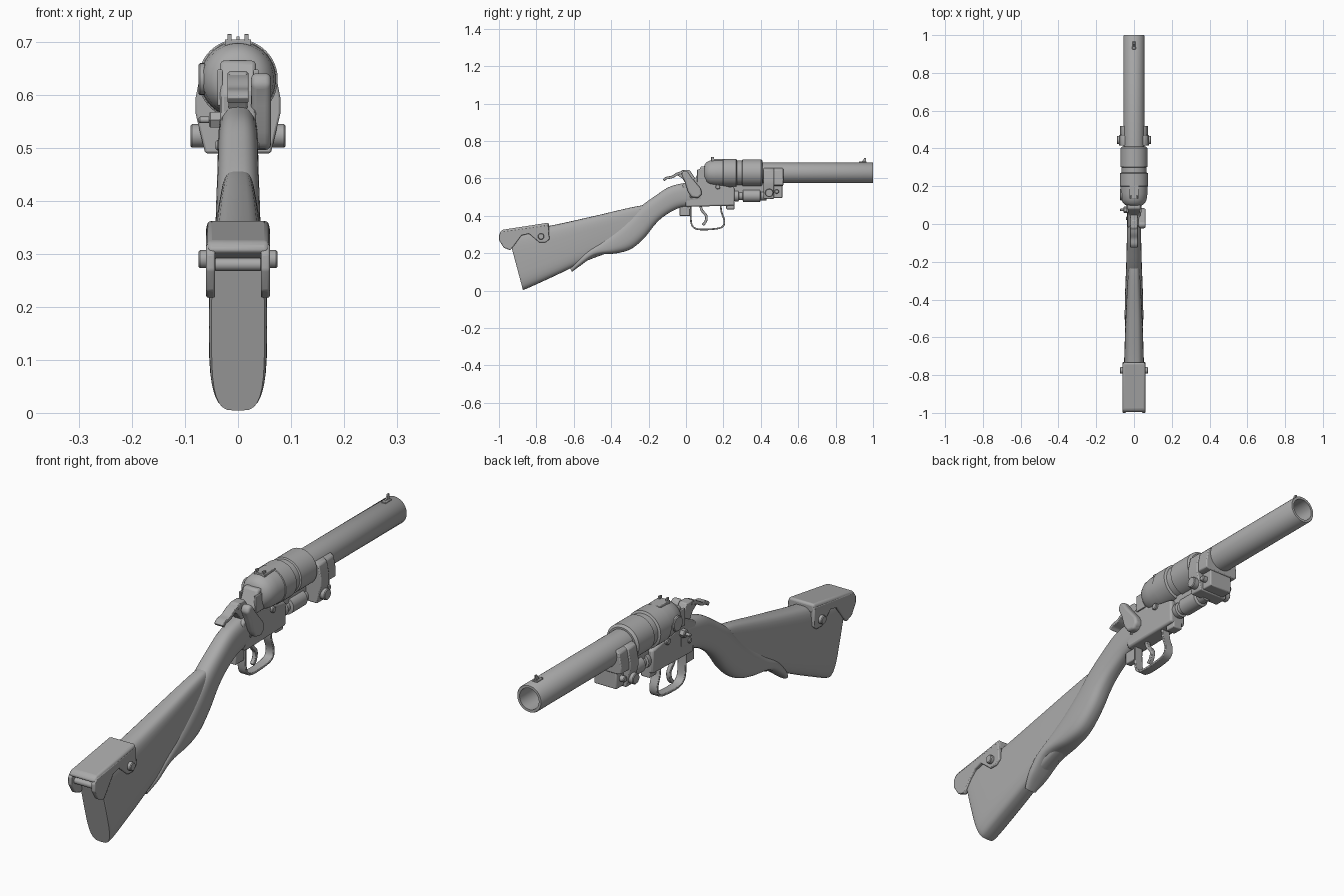
import bpy, bmesh, math
from mathutils import Vector, Matrix

default_cube = bpy.data.objects.get("Cube")
if default_cube:
    bpy.data.objects.remove(default_cube, do_unlink=True)

grey = bpy.data.materials.new("plain grey")
grey.use_nodes = True
grey.diffuse_color = (0.4, 0.4, 0.4, 1)
grey.node_tree.nodes["Principled BSDF"].inputs["Base Color"].default_value = (0.4, 0.4, 0.4, 1)


def finish(name, bm, bevel=0.0, segments=2, angle=35):
    """Turn a bmesh into a shaded object, with optional rounded edges."""
    bmesh.ops.recalc_face_normals(bm, faces=bm.faces)
    mesh = bpy.data.meshes.new(name)
    bm.to_mesh(mesh)
    bm.free()
    mesh.materials.append(grey)
    obj = bpy.data.objects.new(name, mesh)
    bpy.context.collection.objects.link(obj)
    if bevel:
        mod = obj.modifiers.new("rounded edges", 'BEVEL')
        mod.width, mod.segments, mod.limit_method = bevel, segments, 'ANGLE'
    bpy.ops.object.select_all(action='DESELECT')
    obj.select_set(True)
    bpy.context.view_layer.objects.active = obj
    bpy.ops.object.shade_smooth_by_angle(angle=math.radians(angle))
    return obj


def prism(name, outline, low, high, axis="x", bevel=0.004, segments=2):
    """Extrude an outline: (y, z) points along x, or (x, z) points along y."""
    bm = bmesh.new()
    place = (lambda a, b, t: (t, a, b)) if axis == "x" else (lambda a, b, t: (a, t, b))
    rows = [[bm.verts.new(place(a, b, t)) for a, b in outline] for t in (low, high)]
    bm.faces.new(rows[0])
    bm.faces.new(rows[1])
    for i in range(len(outline)):
        j = (i + 1) % len(outline)
        bm.faces.new((rows[0][i], rows[0][j], rows[1][j], rows[1][i]))
    return finish(name, bm, bevel, segments)


def box(name, low, high, bevel=0.004):
    (x, y, z), (u, v, w) = low, high
    return prism(name, [(y, z), (v, z), (v, w), (y, w)], x, u, bevel=bevel)


def lathe(name, profile, centre, axis="y", sides=48):
    """Spin (distance, radius) pairs about a line through centre."""
    bm = bmesh.new()
    rings = []
    for t, r in profile:
        ring = []
        for i in range(sides):
            a = math.tau * i / sides
            p, q = r * math.cos(a), r * math.sin(a)
            offset = Vector((p, t, q)) if axis == "y" else Vector((t, p, q))
            ring.append(bm.verts.new(Vector(centre) + offset))
        rings.append(ring)
    for first, second in zip(rings, rings[1:]):
        for i in range(sides):
            j = (i + 1) % sides
            bm.faces.new((first[i], first[j], second[j], second[i]))
    bm.faces.new(rings[0])
    bm.faces.new(rings[-1])
    return finish(name, bm)


def pin(name, low, high, radius, y, z, sides=24):
    edge = 0.003
    return lathe(name, [(low, radius - edge), (low + edge, radius),
                        (high - edge, radius), (high, radius - edge)], (0, y, z), "x", sides)


def spline(points, steps=5):
    """Catmull-Rom interpolation of tuples of any length."""
    pts = [Vector(p) for p in points]
    pts = [pts[0]] + pts + [pts[-1]]
    out = []
    for a, b, c, d in zip(pts, pts[1:], pts[2:], pts[3:]):
        for s in range(steps):
            t = s / steps
            out.append(b + (c - a) * (t / 2) + (a * 2 - b * 5 + c * 4 - d) * (t * t / 2)
                       + (b * 3 - a - c * 3 + d) * (t ** 3 / 2))
    return out + [pts[-1]]


def loft(name, stations, power, sides=32):
    """Skin rounded sections given as (top y, top z, bottom y, bottom z, half width)."""
    bm = bmesh.new()
    rings = []
    for ty, tz, by, bz, half in spline(stations):
        ring = []
        for i in range(sides):
            a = math.tau * i / sides
            c, s = math.cos(a), math.sin(a)
            up = math.copysign(abs(c) ** power, c) / 2 + 0.5
            across = math.copysign(abs(s) ** power, s) * half
            ring.append(bm.verts.new((across, by + (ty - by) * up, bz + (tz - bz) * up)))
        rings.append(ring)
    for first, second in zip(rings, rings[1:]):
        for i in range(sides):
            j = (i + 1) % sides
            bm.faces.new((first[i], first[j], second[j], second[i]))
    bm.faces.new(rings[0])
    bm.faces.new(rings[-1])
    return finish(name, bm, angle=45)


def strip(name, path, thick, half, steps=5):
    """A flat band following a (y, z) path."""
    pts = spline(path, steps)
    left, right = [], []
    for i, p in enumerate(pts):
        d = (pts[min(i + 1, len(pts) - 1)] - pts[max(i - 1, 0)]).normalized()
        n = Vector((-d.y, d.x)) * thick / 2
        left.append(tuple(p + n))
        right.append(tuple(p - n))
    return prism(name, left + right[::-1], -half, half, bevel=0.002)


# Wooden stock: slab butt and the grip that sweeps beneath it
loft("butt_stock", [
    (-.955, .315, -.872, .004, .05), (-.93, .32, -.84, .016, .055), (-.74, .345, -.7, .08, .052),
    (-.5, .397, -.53, .16, .045), (-.33, .437, -.37, .225, .037), (-.24, .455, -.23, .33, .03),
    (-.18, .46, -.17, .40, .02)], 0.55)
loft("grip", [
    (.08, .595, .08, .455, .036), (0, .578, .0, .45, .037), (-.086, .556, -.055, .435, .038),
    (-.16, .51, -.12, .396, .039), (-.24, .452, -.166, .353, .041), (-.3, .395, -.22, .285, .043),
    (-.37, .335, -.29, .225, .046), (-.45, .275, -.37, .2, .048), (-.53, .215, -.48, .188, .049),
    (-.58, .165, -.56, .137, .042), (-.62, .12, -.61, .1, .025)], 0.75)

# Butt cap: a roof, two side ears, cross bar and side screws
prism("butt_cap_roof", [(-1, .305), (-.985, .325), (-.733, .364), (-.733, .325), (-.96, .29)],
      -.059, .059, bevel=.01, segments=3)
for name, inner, outer in (("left_cap_ear", .043, .06), ("right_cap_ear", -.06, -.043)):
    prism(name, [(-1, .3), (-.985, .318), (-.735, .352), (-.73, .275), (-.75, .258), (-.785, .258),
                 (-.81, .28), (-.84, .305), (-.88, .295), (-.92, .24), (-.94, .216), (-.975, .23),
                 (-1, .27)], inner, outer)
pin("cap_cross_bar", -.045, .045, .012, -.975, .28)
pin("cap_screws", -.075, .075, .017, -.775, .29)

# Receiver frame and recoil shield
prism("receiver_frame", [(-.02, .565), (.05, .6), (.08, .665), (.115, .665), (.12, .575), (.26, .55),
                         (.26, .455), (.0, .448)], -.034, .034, bevel=.008)
box("frame_lug", (-.02, .215, .435), (.02, .26, .47))
box("rear_lug", (-.014, -.035, .4), (.014, .02, .45))
for x in (-.034, .034):
    box("shield_ear", (x - .005, .06, .58), (x + .005, .11, .648), .002)

# Breech drum and barrel
barrel_height = .63
lathe("breech_drum", [(.095, .03), (.1, .045), (.11, .057), (.13, .067), (.16, .071), (.198, .072),
                      (.2, .075), (.268, .075), (.272, .066), (.3, .066), (.303, .072),
                      (.402, .072), (.41, .062), (.41, .05)], (0, 0, barrel_height), sides=64)
lathe("barrel", [(.38, .055), (.997, .055), (1, .053), (1, .043), (.75, .043)],
      (0, 0, barrel_height), sides=64)

# Sights
box("rear_sight_base", (-.025, .135, .69), (.025, .205, .705), .002)
for x in (-.016, .016):
    box("rear_sight_post", (x - .004, .135, .7), (x + .004, .15, .715), .001)
box("front_sight_base", (-.01, .925, .68), (.01, .965, .69), .002)
prism("front_sight_blade", [(.93, .685), (.945, .695), (.953, .71), (.963, .71), (.962, .685)],
      -.003, .003, bevel=0)

# Barrel clamp with side screws
half_clamp = [(.055, .655), (.07, .645), (.08, .595), (.08, .565), (.062, .49)]
clamp = half_clamp + [(-x, z) for x, z in reversed(half_clamp)]
prism("barrel_clamp", clamp, .415, .47, "y")
prism("clamp_front_step", [(x * .93, max(z, .56)) for x, z in clamp], .465, .52, "y")
box("clamp_foot", (-.05, .46, .495), (.05, .515, .57))
pin("clamp_screws", -.09, .09, .022, .445, .523)
pin("clamp_small_pin", -.07, .07, .012, .485, .53)

# Tube beneath the barrel
lathe("under_tube", [(.24, .02), (.265, .03), (.28, .03), (.283, .022), (.303, .022), (.306, .034),
                     (.395, .034), (.4, .025), (.43, .025)], (0, 0, .507), sides=32)
box("tube_web", (-.014, .25, .515), (.014, .42, .585))

# Hammer with curled spur
strip("hammer_spur", [(-.12, .59), (-.105, .602), (-.075, .608), (-.045, .625), (-.01, .636)], .014, .02)
prism("hammer_body", [(-.05, .62), (-.02, .645), (.02, .645), (.05, .6), (.05, .56), (.0, .57),
                      (-.02, .6)], -.018, .018)

# Side lever on the left, side screws on the right
prism("side_lever", [(-.025, .62), (-.015, .64), (.005, .642), (.03, .605), (.08, .545), (.085, .515),
                     (.065, .495), (.03, .5), (.01, .53), (-.005, .58)], .025, .062, bevel=.014,
      segments=4)
pin("side_nut", -.055, -.025, .017, .075, .553, 6)
pin("side_nut_stem", -.075, -.05, .006, .075, .553)
pin("frame_cross_screw", -.044, .044, .013, .17, .555)
pin("frame_lower_screw", -.042, .04, .01, .03, .505)
pin("drum_side_disc", -.075, -.05, .03, .155, barrel_height)

# Trigger and guard
strip("trigger_guard", [(.025, .46), (.025, .39), (.035, .345), (.07, .328), (.15, .33), (.195, .342),
                        (.205, .375), (.19, .42), (.185, .46)], .009, .018)
strip("trigger", [(.075, .465), (.085, .43), (.108, .4), (.105, .37), (.09, .352)], .014, .008)
